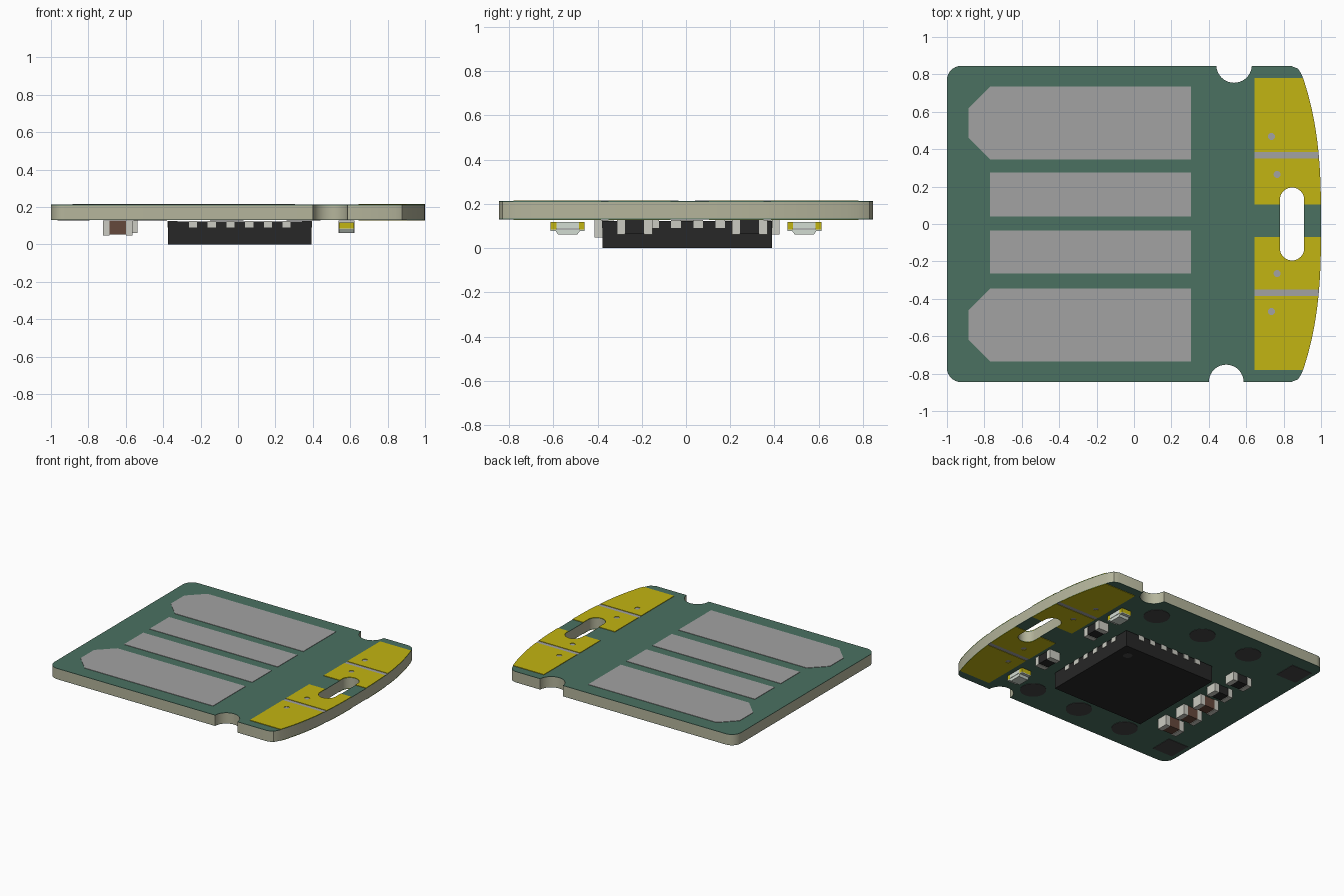
import bpy, bmesh
from math import pi, cos, sin, radians

if "Cube" in bpy.data.objects:
    bpy.data.objects.remove(bpy.data.objects["Cube"])


def material(name, rgb):
    m = bpy.data.materials.new(name)
    m.diffuse_color = (*rgb, 1)
    m.use_nodes = True
    m.node_tree.nodes["Principled BSDF"].inputs["Base Color"].default_value = m.diffuse_color
    return m


GREEN = material("solder_mask_green", (0.07, 0.165, 0.12))
CREAM = material("laminate", (0.46, 0.46, 0.33))
GOLD = material("gold_plating", (0.54, 0.46, 0.006))
GREY = material("contact_grey", (0.36, 0.36, 0.36))
BLACK = material("black_plastic", (0.02, 0.02, 0.02))
DOT = material("marker_grey", (0.06, 0.06, 0.06))
SILVER = material("solder_ends", (0.6, 0.6, 0.54))
BROWN = material("ceramic_brown", (0.13, 0.065, 0.045))
CLEAR = material("lamp_lens", (0.65, 0.72, 0.65))


def finish(name, bm, mat):
    bmesh.ops.remove_doubles(bm, verts=bm.verts, dist=1e-5)
    bmesh.ops.recalc_face_normals(bm, faces=bm.faces)
    me = bpy.data.meshes.new(name)
    bm.to_mesh(me)
    bm.free()
    me.materials.append(mat)
    me.shade_smooth()
    me.set_sharp_from_angle(angle=radians(30))
    ob = bpy.data.objects.new(name, me)
    bpy.context.collection.objects.link(ob)
    return ob


def plate(name, loops, z0, z1, mat):
    """Flat plate from an outline plus optional hole loops."""
    cu = bpy.data.curves.new(name, 'CURVE')
    cu.dimensions = '2D'
    cu.fill_mode = 'BOTH'
    cu.extrude = (z1 - z0) / 2
    for pts in loops:
        sp = cu.splines.new('POLY')
        sp.points.add(len(pts) - 1)
        for p, (x, y) in zip(sp.points, pts):
            p.co = (x, y, 0, 1)
        sp.use_cyclic_u = True
    tmp = bpy.data.objects.new(name + "_curve", cu)
    bpy.context.collection.objects.link(tmp)
    dg = bpy.context.evaluated_depsgraph_get()
    me = bpy.data.meshes.new_from_object(tmp.evaluated_get(dg))
    bm = bmesh.new()
    bm.from_mesh(me)
    bmesh.ops.translate(bm, verts=bm.verts, vec=(0, 0, (z0 + z1) / 2))
    bpy.data.objects.remove(tmp)
    bpy.data.curves.remove(cu)
    bpy.data.meshes.remove(me)
    return finish(name, bm, mat)


def box(name, x0, x1, y0, y1, z0, z1, mat):
    bm = bmesh.new()
    bmesh.ops.create_cube(bm, size=1)
    for v in bm.verts:
        v.co = ((x0 + x1) / 2 + v.co.x * (x1 - x0), (y0 + y1) / 2 + v.co.y * (y1 - y0),
                (z0 + z1) / 2 + v.co.z * (z1 - z0))
    return finish(name, bm, mat)


def arc(cx, cy, r, a0, a1, n=12):
    return [(cx + r * cos(radians(a0 + (a1 - a0) * i / n)),
             cy + r * sin(radians(a0 + (a1 - a0) * i / n))) for i in range(n + 1)]


def circle(cx, cy, r, n=24):
    return arc(cx, cy, r, 0, 360, n)[:-1]


def edge_x(y):
    """Bowed right-hand edge of the board."""
    return 1 - 0.19 * abs(y) ** 2.75


def bow(y0, y1, n=16):
    return [(edge_x(y0 + (y1 - y0) * i / n), y0 + (y1 - y0) * i / n) for i in range(n + 1)]


# Board outline with bowed edge, two round notches and a slot
corner = [(0.893, 0.805), (0.877, 0.83), (0.84, 0.845)]
outline = (bow(-0.78, 0.78, 36) + corner
           + [(0.63, 0.845)] + arc(0.535, 0.85, 0.095, -3, -177, 20)
           + arc(-0.925, 0.77, 0.075, 90, 180, 8) + arc(-0.925, -0.77, 0.075, 180, 270, 8)
           + arc(0.493, -0.845, 0.093, 180, 0, 20)
           + [(x, -y) for x, y in reversed(corner)])
slot = arc(0.845, 0.13, 0.065, 0, 180, 16) + arc(0.845, -0.13, 0.065, 180, 360, 16)
plate("board_core", [outline, slot], 0.133, 0.209, CREAM)
plate("mask_top", [outline, slot], 0.209, 0.212, GREEN)
plate("mask_bottom", [outline, slot], 0.130, 0.133, GREEN)

# Four long contact pads; the outer two have chamfered ends
for y0, y1, label in ((0.04, 0.275, "upper"), (-0.265, -0.035, "lower")):
    box("inner_contact_" + label, -0.77, 0.305, y0, y1, 0.212, 0.215, GREY)
profile = [(-0.885, 0.46), (-0.77, 0.345), (0.305, 0.345), (0.305, 0.735), (-0.77, 0.735), (-0.885, 0.62)]
for s, label in ((1, "upper"), (-1, "lower")):
    plate("outer_contact_" + label, [[(x, s * y) for x, y in profile]], 0.212, 0.215, GREY)

# Gold touch pads on both faces, wrapped around the slot
for face, z0, z1 in (("top", 0.212, 0.216), ("bottom", 0.127, 0.130)):
    for s, y_in, label in ((1, 0.105, "upper"), (-1, 0.07, "lower")):
        inner = ([(0.645, 0.35), (0.645, y_in), (0.78, y_in)] + arc(0.845, 0.13, 0.065, 180, 0, 16)
                 + [(0.91, y_in)] + bow(y_in, 0.35))
        outer = [(0.645, 0.78), (0.645, 0.385)] + bow(0.385, 0.78)
        gap = [(0.645, 0.385), (0.645, 0.35)] + bow(0.35, 0.385, 2)
        zg = (0.212, 0.2125) if face == "top" else (0.1295, 0.130)
        for part, pad, via in (("inner", inner, circle(0.765, 0.265, 0.019)),
                               ("outer", outer, circle(0.735, 0.468, 0.019))):
            flip = [[(x, s * y) for x, y in loop] for loop in (pad, via)]
            plate(f"gold_{part}_{label}_{face}", flip, z0, z1, GOLD)
            plate(f"via_{part}_{label}_{face}", [flip[1]], *zg, GREY)
        plate(f"gold_gap_{label}_{face}", [[(x, s * y) for x, y in gap]], *zg, GREY)

# Round and square test pads underneath
for s, label in ((1, "back"), (-1, "front")):
    for i in range(3):
        plate(f"round_test_pad_{label}_{i}", [circle(0.35 - 0.41 * i, s * 0.66, 0.09, 32)], 0.127, 0.130, DOT)
    box("square_test_pad_" + label, -0.965, -0.795, s * 0.66 - 0.085, s * 0.66 + 0.085, 0.127, 0.130, DOT)

# Main chip with six contacts on each side and a corner marker
cx, cy, h = 0.01, 0.005, 0.383
box("chip_body", cx - h, cx + h, cy - h, cy + h, 0, 0.122, BLACK)
plate("chip_marker", [circle(0.30, 0.29, 0.032)], -0.0005, 0.001, DOT)
for i in range(6):
    o = (i - 2.5) * 0.1
    for s in (-1, 1):
        e0, e1 = sorted((s * (h - 0.05), s * (h + 0.003)))
        box(f"chip_contact_x_{i}_{s}", cx + e0, cx + e1, cy + o - 0.022, cy + o + 0.022, 0.09, 0.126, SILVER)
        box(f"chip_contact_y_{i}_{s}", cx + o - 0.022, cx + o + 0.022, cy + e0, cy + e1, 0.09, 0.126, SILVER)


def passive(name, x, y, along_x, mat, z0, half=0.08, wide=0.043, cap=0.037):
    """Small two-terminal part: a body between two metal ends."""
    def piece(label, a0, a1, w, z0, m):
        if along_x:
            box(label, x + a0, x + a1, y - w, y + w, z0, 0.127, m)
        else:
            box(label, x - w, x + w, y + a0, y + a1, z0, 0.127, m)
    piece(name + "_body", -half + cap, half - cap, wide - 0.003, z0 + 0.004, mat)
    piece(name + "_end_a", -half, -half + cap, wide, z0, SILVER)
    piece(name + "_end_b", half - cap, half, wide, z0, SILVER)


# Row of capacitors and resistors, then two resistors by the slot
for i, y in enumerate((-0.372, -0.18, 0.0)):
    passive(f"capacitor_{i}", -0.643, y, True, BROWN, 0.048)
for i, y in enumerate((0.18, 0.38)):
    passive(f"resistor_{i}", -0.617, y, True, BLACK, 0.062)
for i, y in enumerate((-0.232, 0.288)):
    passive(f"slot_resistor_{i}", 0.58, y, False, BLACK, 0.062)

# Indicator lamps: base, gold ends and tapered lens
for s, label in ((1, "back"), (-1, "front")):
    y = s * 0.535
    box("lamp_base_" + label, 0.54, 0.62, y - 0.05, y + 0.05, 0.088, 0.118, CLEAR)
    for t in (-1, 1):
        a, b = sorted((y + t * 0.05, y + t * 0.077))
        box(f"lamp_end_{label}_{t}", 0.54, 0.62, a, b, 0.085, 0.118, GOLD)
    box("lamp_rim_" + label, 0.54, 0.62, y - 0.077, y + 0.077, 0.078, 0.085, CLEAR)
    lens = box("lamp_lens_" + label, 0.54, 0.62, y - 0.055, y + 0.055, 0.062, 0.078, CLEAR)
    for v in lens.data.vertices:
        if v.co.z < 0.07:
            v.co.y = y + (v.co.y - y) * 0.8
